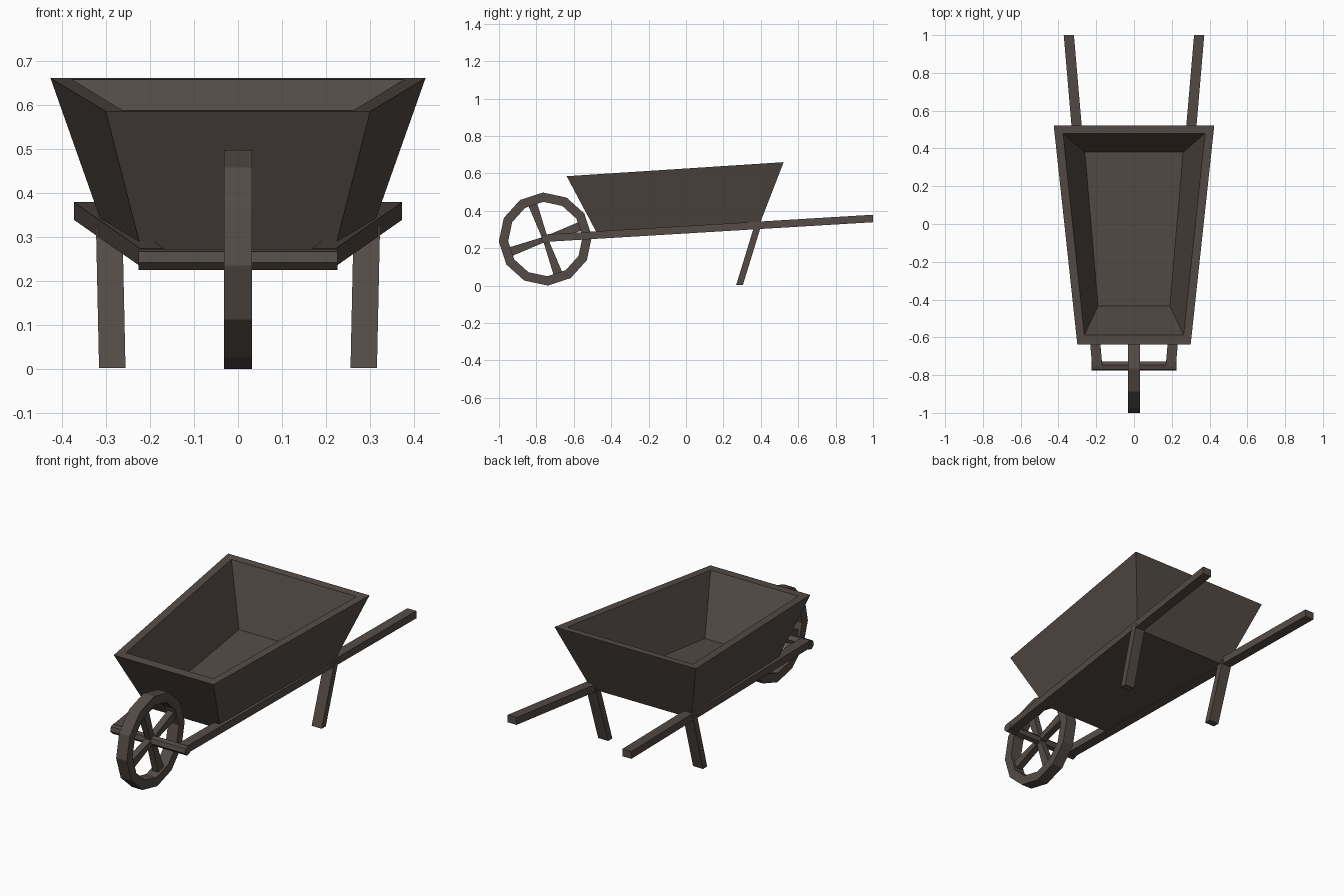
import bpy, bmesh, math
from mathutils import Vector

if "Cube" in bpy.data.objects:
    bpy.data.objects.remove(bpy.data.objects["Cube"])

wood = bpy.data.materials.new("dark brown wood")
wood.diffuse_color = (0.088, 0.070, 0.061, 1)
wood.use_nodes = True
wood.node_tree.nodes["Principled BSDF"].inputs["Base Color"].default_value = wood.diffuse_color


def make(name, rings, closed=False):
    """Skin a chain of equal-sized rings; cap the ends, or join last to first."""
    bm = bmesh.new()
    vs = [[bm.verts.new(p) for p in r] for r in rings]
    n = len(vs[0])
    pairs = list(zip(vs, vs[1:])) + ([(vs[-1], vs[0])] if closed else [])
    for a, b in pairs:
        for i in range(n):
            j = (i + 1) % n
            bm.faces.new((a[i], a[j], b[j], b[i]))
    if not closed:
        bm.faces.new(vs[0])
        bm.faces.new(vs[-1])
    bmesh.ops.recalc_face_normals(bm, faces=bm.faces)
    me = bpy.data.meshes.new(name)
    bm.to_mesh(me)
    bm.free()
    me.materials.append(wood)
    ob = bpy.data.objects.new(name, me)
    bpy.context.collection.objects.link(ob)
    return ob


def trapezoid(front, back):
    """Four-point ring from (half width, y, z) at the front and the back."""
    (fw, fy, fz), (bw, by, bz) = front, back
    return [(-fw, fy, fz), (fw, fy, fz), (bw, by, bz), (-bw, by, bz)]


# Tray: outer bottom, outer rim, inner rim, inner floor
make("tray", [
    trapezoid((0.215, -0.462, 0.254), (0.30, 0.385, 0.306)),
    trapezoid((0.30, -0.638, 0.585), (0.425, 0.522, 0.66)),
    trapezoid((0.263, -0.587, 0.588), (0.376, 0.48, 0.657)),
    trapezoid((0.19, -0.434, 0.295), (0.26, 0.38, 0.345)),
])

for s, side in ((-1, "left"), (1, "right")):
    # Handles running from the axle to the rear grips
    def section(x, y, z, w=0.027, h=0.02):
        return [(s * (x + a * w), y, z + b * h)
                for a, b in ((-1, -1), (1, -1), (1, 1), (-1, 1))]
    make(side + "_handle", [section(0.195, -0.75, 0.254), section(0.345, 1.0, 0.359)])

    # Splayed legs
    def foot(x, y, z):
        return [(s * (x + a * 0.03), y + b * 0.018, z)
                for a, b in ((-1, -1), (1, -1), (1, 1), (-1, 1))]
    make(side + "_leg", [foot(0.285, 0.286, 0.003), foot(0.292, 0.385, 0.325)])

# Wheel
CY, CZ, R, RI = -0.752, 0.249, 0.249, 0.199


def polar(x, r, deg):
    a = math.radians(deg)
    return (x, CY + r * math.cos(a), CZ + r * math.sin(a))


make("wheel_rim", [[polar(x, r, 3 + 30 * i) for x, r in
                    ((-0.032, RI), (-0.032, R), (0.032, R), (0.032, RI))]
                   for i in range(12)], closed=True)

# Spokes widen towards the rim
for k in range(4):
    t = math.radians(20 + 90 * k)
    d = Vector((0, math.cos(t), math.sin(t)))
    e = Vector((0, -math.sin(t), math.cos(t)))
    c = Vector((0, CY, CZ))
    make(f"spoke_{k + 1}", [[c + d * r + e * (a * w) + Vector((b * 0.018, 0, 0))
                             for a, b in ((-1, -1), (1, -1), (1, 1), (-1, 1))]
                            for r, w in ((0.0, 0.014), (0.21, 0.025))])

# Six-sided axle
make("axle", [[polar(x, 0.025, 15 + 60 * i) for i in range(6)] for x in (-0.225, 0.225)])
